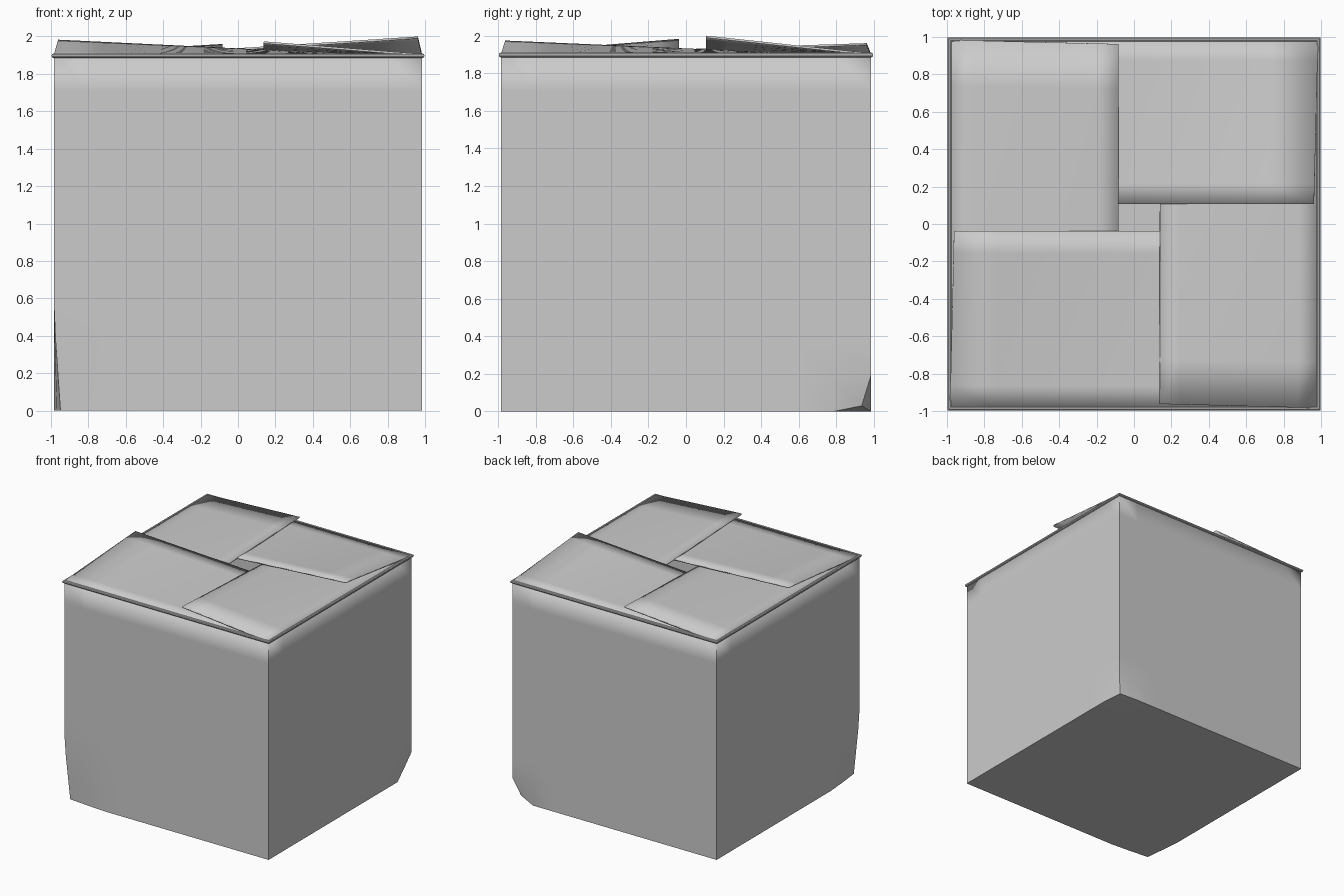
import bpy, bmesh
from math import sin, cos, pi
from mathutils import Matrix, Vector

if "Cube" in bpy.data.objects:
    bpy.data.objects.remove(bpy.data.objects["Cube"])

H = 0.984      # half width of the box
TOP = 1.9      # height of the fold line
N = 10         # wall subdivisions


def make_object(name, bm, thickness=0):
    mesh = bpy.data.meshes.new(name)
    bm.to_mesh(mesh)
    bm.free()
    obj = bpy.data.objects.new(name, mesh)
    bpy.context.collection.objects.link(obj)
    if thickness:
        mod = obj.modifiers.new("card_thickness", 'SOLIDIFY')
        mod.thickness = thickness
        mod.offset = -1
    bpy.ops.object.select_all(action='DESELECT')
    obj.select_set(True)
    bpy.context.view_layer.objects.active = obj
    bpy.ops.object.shade_smooth_by_angle(angle=0.6)
    return obj


# Box body: open-topped card shell
bm = bmesh.new()
bmesh.ops.create_cube(bm, size=1)
bmesh.ops.subdivide_edges(bm, edges=bm.edges[:], cuts=N - 1, use_grid_fill=True)
bmesh.ops.transform(bm, verts=bm.verts[:],
                    matrix=Matrix.Translation((0, 0, TOP / 2)) @ Matrix.Diagonal((2 * H, 2 * H, TOP, 1)))
bmesh.ops.delete(bm, geom=[f for f in bm.faces if f.normal.z > 0.9], context='FACES_ONLY')
bmesh.ops.delete(bm, geom=[v for v in bm.verts if not v.link_faces], context='VERTS')
for v in bm.verts:
    # dented back right bottom corner
    if (v.co - Vector((H, H, 0))).length < 0.01:
        v.co = (0.935, 0.935, 0.03)
    # softly pushed-in front left bottom edge
    fall = max(0, 1 - v.co.z / 0.5)
    near = max(0, 1 - ((v.co.x + H) ** 2 + (v.co.y + H) ** 2) ** 0.5 / 0.35)
    v.co.x += 0.035 * fall * near
    v.co.y += 0.03 * fall * near
make_object("box_body", bm, 0.012)

# Rounded fold running around the top edge, mitred at the corners
bm = bmesh.new()
S, R = 10, 0.013
rings = []
for sx, sy in ((1, 1), (-1, 1), (-1, -1), (1, -1)):
    ring = []
    for i in range(S):
        a = 2 * pi * i / S
        d = H + R * cos(a)
        ring.append(bm.verts.new((sx * d, sy * d, TOP - 0.003 + R * sin(a))))
    rings.append(ring)
for k in range(4):
    a, b = rings[k], rings[(k + 1) % 4]
    for i in range(S):
        j = (i + 1) % S
        bm.faces.new((a[i], b[i], b[j], a[j]))
bmesh.ops.recalc_face_normals(bm, faces=bm.faces[:])
make_object("top_fold", bm)


# Interlocked flaps: each twists from a raised corner to a tucked corner
def flap(name, turn, tip, high, low):
    bm = bmesh.new()
    n = 8
    rot = Matrix.Rotation(turn * pi / 2, 4, 'Z')
    grid = []
    for j in range(n + 1):
        t = j / n
        half = H - 0.022 * t
        row = []
        for i in range(n + 1):
            u = i / n
            z = (TOP + 0.006) * (1 - t) + (low + (high - low) * u) * t
            row.append(bm.verts.new(rot @ Vector(((2 * u - 1) * half, H + (tip - H) * t, z))))
        grid.append(row)
    for j in range(n):
        for i in range(n):
            bm.faces.new((grid[j][i], grid[j + 1][i], grid[j + 1][i + 1], grid[j][i + 1]))
    make_object(name, bm, 0.012)


flap("back_flap", 0, 0.108, 2.0, 1.875)
flap("left_flap", 1, 0.083, 1.96, 1.897)
flap("front_flap", 2, 0.038, 1.983, 1.89)
flap("right_flap", 3, 0.138, 1.974, 1.89)
